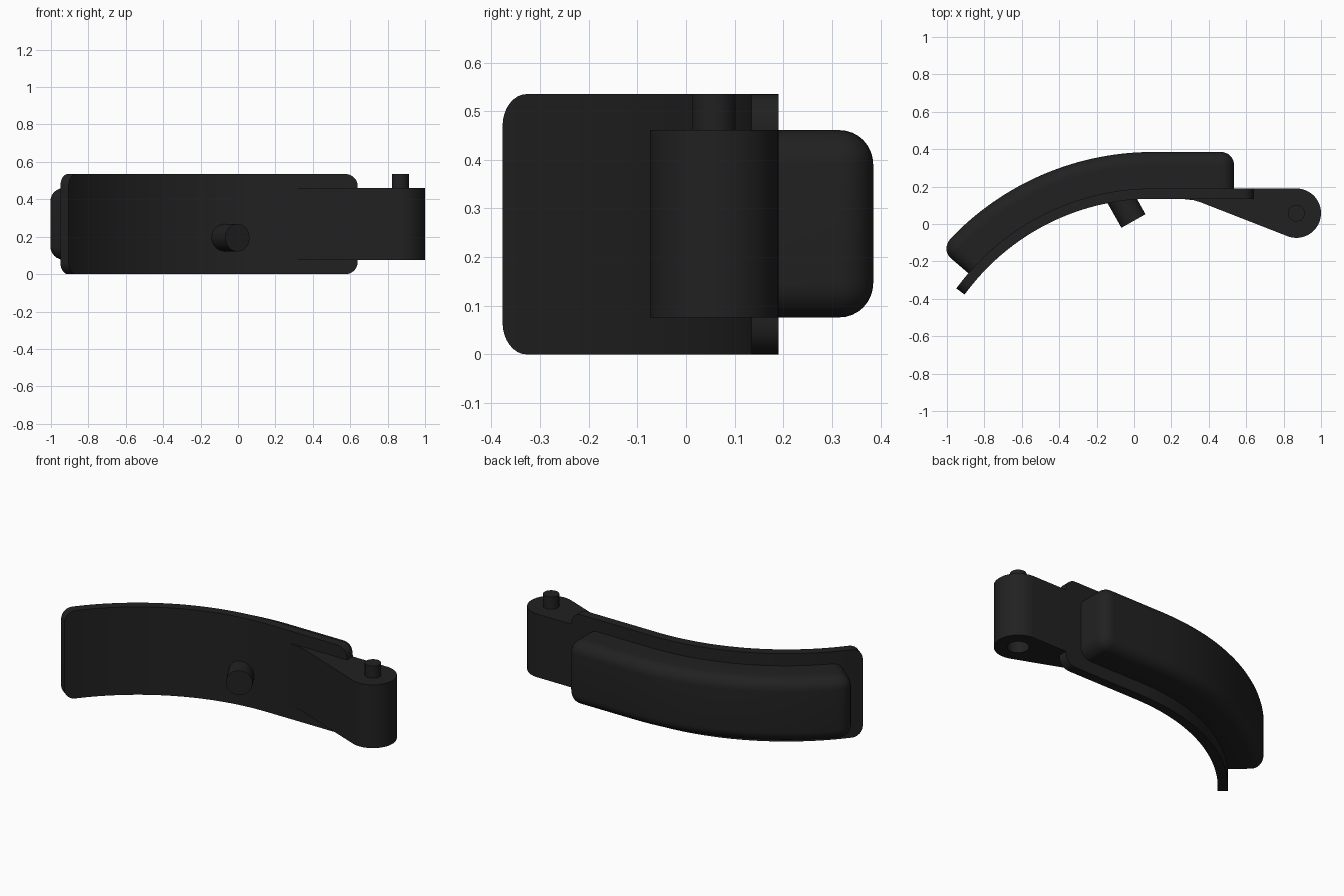
import bpy, bmesh, math
from mathutils import Vector, Matrix

if "Cube" in bpy.data.objects:
    bpy.data.objects.remove(bpy.data.objects["Cube"])

black = bpy.data.materials.new("matte black")
black.diffuse_color = (0.015, 0.015, 0.015, 1)
black.use_nodes = True
black.node_tree.nodes["Principled BSDF"].inputs["Base Color"].default_value = black.diffuse_color

R, X0, Y0 = 1.298, 0.10, 0.19     # bend radius and where the bend starts
HEIGHT = 0.535


def finish(name, bm, angle=35):
    bmesh.ops.recalc_face_normals(bm, faces=bm.faces)
    me = bpy.data.meshes.new(name)
    bm.to_mesh(me)
    bm.free()
    ob = bpy.data.objects.new(name, me)
    bpy.context.collection.objects.link(ob)
    me.materials.append(black)
    shade(ob, angle)
    return ob


def shade(ob, angle=35):
    bpy.ops.object.select_all(action='DESELECT')
    ob.select_set(True)
    bpy.context.view_layer.objects.active = ob
    bpy.ops.object.shade_smooth_by_angle(angle=math.radians(angle))


def box(s0, s1, t0, t1, z0, z1):
    bm = bmesh.new()
    bmesh.ops.create_cube(bm, size=1)
    for v in bm.verts:
        v.co = Vector(((s0 + s1) / 2 + v.co.x * (s1 - s0),
                       (t0 + t1) / 2 + v.co.y * (t1 - t0),
                       (z0 + z1) / 2 + v.co.z * (z1 - z0)))
    return bm


def round_edges(bm, test, width):
    edges = [e for e in bm.edges if test(e)]
    bmesh.ops.bevel(bm, geom=edges, offset=width, segments=8, profile=0.5, affect='EDGES')


def bend(bm, s_min, slices=32):
    # slice the left part, then wrap it round the arc
    for i in range(slices):
        geom = bm.verts[:] + bm.edges[:] + bm.faces[:]
        bmesh.ops.bisect_plane(bm, geom=geom, dist=1e-5,
                               plane_co=(s_min * i / slices, 0, 0), plane_no=(1, 0, 0))
    for v in bm.verts:
        s, t, z = v.co
        if s >= 0:
            v.co = Vector((X0 + s, Y0 + t, z))
        else:
            a = -s / R
            v.co = Vector((X0 - (R + t) * math.sin(a), Y0 - R + (R + t) * math.cos(a), z))


def cylinder(name, start, end, radius):
    start, end = Vector(start), Vector(end)
    bm = bmesh.new()
    axis = end - start
    rot = axis.to_track_quat('Z', 'Y').to_matrix().to_4x4()
    bmesh.ops.create_cone(bm, cap_ends=True, segments=40, radius1=radius, radius2=radius,
                          depth=axis.length, matrix=Matrix.Translation((start + end) / 2) @ rot)
    return finish(name, bm)


def direction(e):
    return (e.verts[0].co - e.verts[1].co).normalized()


# curved backing plate with rounded corners
bm = box(-1.223, 0.54, -0.055, 0, 0, HEIGHT)
round_edges(bm, lambda e: abs(direction(e).y) > 0.9, 0.065)
bend(bm, -1.223)
finish("backing_plate", bm)

# thick pad on the outside, rounded everywhere but its base
bm = box(-1.119, 0.435, -0.01, 0.195, 0.076, 0.461)
round_edges(bm, lambda e: max(v.co.y for v in e.verts) > 0.1, 0.07)
bend(bm, -1.119)
finish("friction_pad", bm)

# pivot arm: tapered profile with a round end
cx, cy, r = 0.868, 0.058, 0.132
profile = [(0.25, 0.16), (0.6, 0.16), (0.6, 0.19)]
for i in range(33):
    a = math.radians(90 - i * (90 + 111.4) / 32)
    profile.append((cx + r * math.cos(a), cy + r * math.sin(a)))
profile += [(0.40, 0.099), (0.36, 0.115), (0.32, 0.127), (0.25, 0.135)]
bm = bmesh.new()
face = bm.faces.new([bm.verts.new((x, y, 0.076)) for x, y in profile])
ext = bmesh.ops.extrude_face_region(bm, geom=[face])
for v in ext["geom"]:
    if isinstance(v, bmesh.types.BMVert):
        v.co.z = 0.461
arm = finish("pivot_arm", bm)

# socket in the underside of the arm
cutter = cylinder("socket_cutter", (cx, cy, 0.0), (cx, cy, 0.18), 0.06)
cutter.hide_render = True
mod = arm.modifiers.new("socket", 'BOOLEAN')
mod.operation, mod.object, mod.solver = 'DIFFERENCE', cutter, 'EXACT'
bpy.context.view_layer.objects.active = arm
bpy.ops.object.modifier_apply(modifier=mod.name)
bpy.data.objects.remove(cutter)
shade(arm)

# pivot pin and slanted stud
cylinder("pivot_pin", (cx, cy, 0.44), (cx, cy, HEIGHT), 0.045)
cylinder("stud", (-0.083, 0.158, 0.195), (-0.003, 0.016, 0.195), 0.074)
